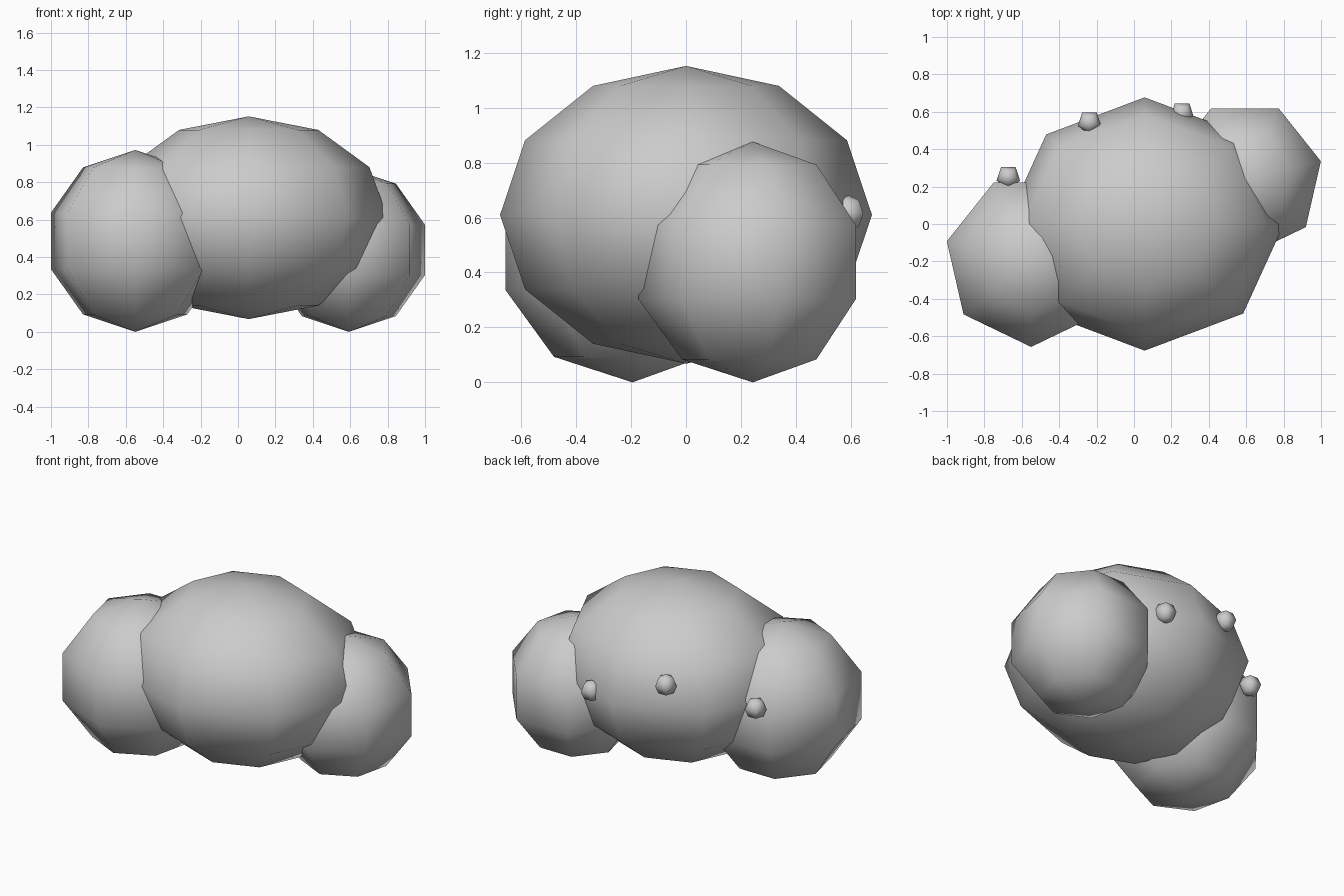
import bpy, bmesh, math

if "Cube" in bpy.data.objects:
    bpy.data.objects.remove(bpy.data.objects["Cube"])

grey = bpy.data.materials.new("light_grey")
grey.diffuse_color = (0.6, 0.6, 0.6, 1)
grey.use_nodes = True
grey.node_tree.nodes["Principled BSDF"].inputs["Base Color"].default_value = grey.diffuse_color


def ball(name, center, radii, segments, rings):
    """Coarse smooth ellipsoid with its first meridian facing the front."""
    bm = bmesh.new()
    rows = []
    for j in range(1, rings):
        t = math.pi * j / rings
        rows.append([bm.verts.new((math.sin(t) * math.cos(a), math.sin(t) * math.sin(a), math.cos(t)))
                     for a in (2 * math.pi * i / segments - math.pi / 2 for i in range(segments))])
    top, bottom = bm.verts.new((0, 0, 1)), bm.verts.new((0, 0, -1))
    for i in range(segments):
        k = (i + 1) % segments
        bm.faces.new((top, rows[0][i], rows[0][k]))
        bm.faces.new((bottom, rows[-1][k], rows[-1][i]))
        for a, b in zip(rows, rows[1:]):
            bm.faces.new((a[i], b[i], b[k], a[k]))
    bmesh.ops.scale(bm, vec=radii, verts=bm.verts)
    for f in bm.faces:
        f.smooth = True
    mesh = bpy.data.meshes.new(name)
    bm.to_mesh(mesh)
    bm.free()
    mesh.materials.append(grey)
    obj = bpy.data.objects.new(name, mesh)
    obj.location = center
    bpy.context.collection.objects.link(obj)


# Three overlapping lobes
ball("middle_lobe", (0.057, 0, 0.61), (0.745, 0.677, 0.542), 8, 6)
ball("left_lobe", (-0.55, -0.195, 0.486), (0.486,) * 3, 7, 5)
ball("right_lobe", (0.593, 0.243, 0.438), (0.438,) * 3, 7, 5)

# Small knobs on the back
for i, c in enumerate([(-0.672, 0.252, 0.62), (-0.238, 0.544, 0.765), (0.257, 0.592, 0.615)]):
    ball(f"knob_{i + 1}", c, (0.066,) * 3, 5, 4)
